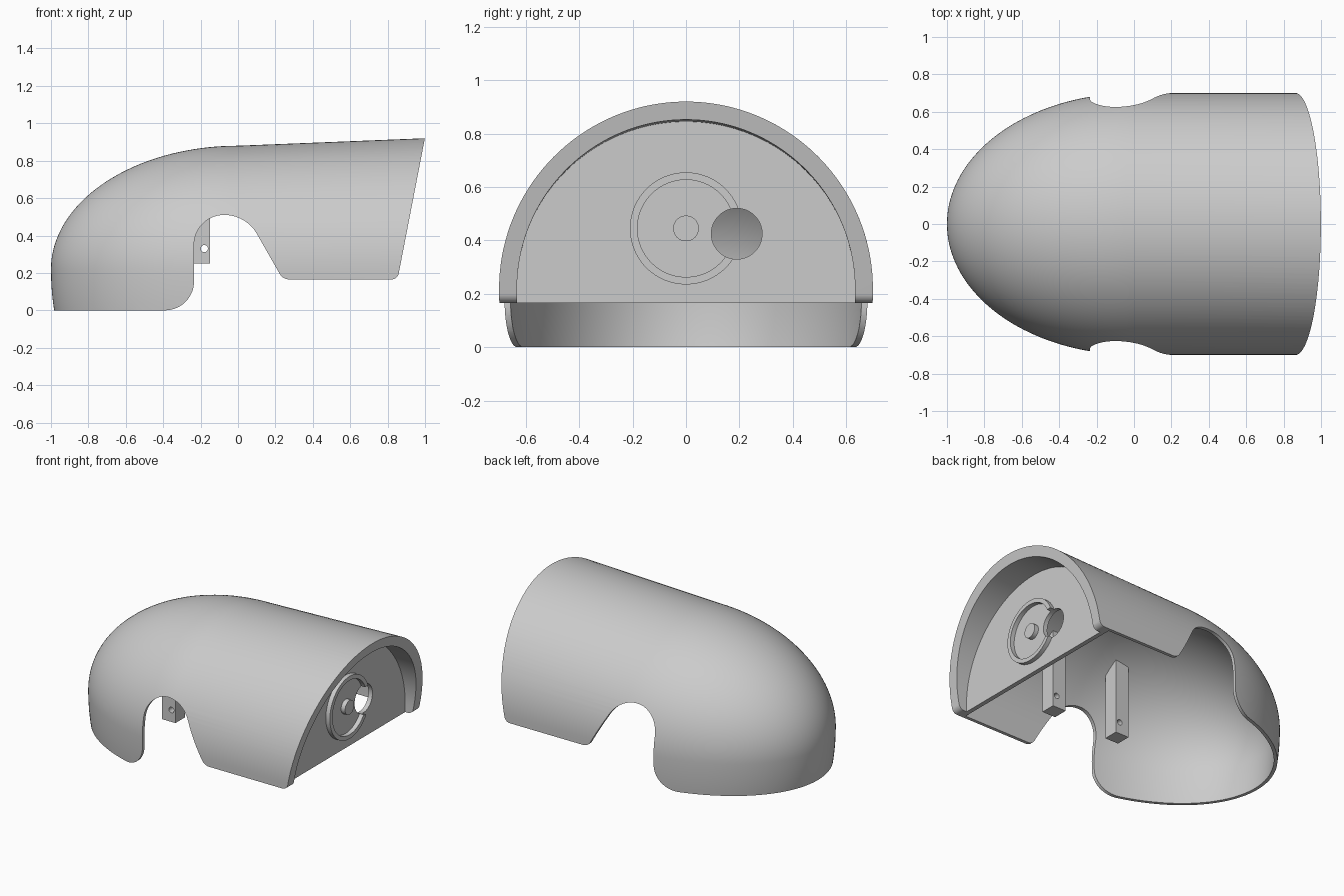
import bpy, bmesh, math
from mathutils import Vector

if "Cube" in bpy.data.objects:
    bpy.data.objects.remove(bpy.data.objects["Cube"], do_unlink=True)

grey = bpy.data.materials.new("plain grey")
grey.use_nodes = True
colour = (0.6, 0.6, 0.6, 1)
grey.diffuse_color = colour
grey.node_tree.nodes["Principled BSDF"].inputs["Base Color"].default_value = colour


def finish(name, bm):
    bmesh.ops.recalc_face_normals(bm, faces=bm.faces)
    mesh = bpy.data.meshes.new(name)
    bm.to_mesh(mesh)
    bm.free()
    mesh.materials.append(grey)
    obj = bpy.data.objects.new(name, mesh)
    bpy.context.collection.objects.link(obj)
    return obj


def loft(name, offset, end, start=None, sides=144, steps=40):
    """Half-ellipsoid nose running into a tube; with start, only the tube."""
    a, w, low = 1 - offset, 0.7 - offset, 1.2 - offset
    if start is None:
        angles = [math.pi / 2 * i / steps for i in range(1, steps + 1)]
        stations = [(-a * math.cos(t), math.sin(t)) for t in angles] + [(end, 1)]
    else:
        stations = [(start, 1), (end, 1)]
    bm = bmesh.new()
    rings = []
    for x, s in stations:
        high = 0.66 - offset + 0.04 * max(x, 0)
        ring = []
        for i in range(sides):
            t = math.tau * i / sides
            up = math.sin(t)
            z = 0.22 + s * up * (high if up > 0 else low)
            ring.append(bm.verts.new((x, s * w * math.cos(t), z)))
        rings.append(ring)
    for r, q in zip(rings, rings[1:]):
        for i in range(sides):
            j = (i + 1) % sides
            bm.faces.new((r[i], r[j], q[j], q[i]))
    if start is None:
        tip = bm.verts.new((-a, 0, 0.22))
        for i in range(sides):
            bm.faces.new((tip, rings[0][i], rings[0][(i + 1) % sides]))
    else:
        bm.faces.new(rings[0])
    bm.faces.new(rings[-1])
    return finish(name, bm)


def rounded(corners, steps=14):
    """Replace each corner (x, z, radius) by an arc."""
    out = []
    for i, (x, z, r) in enumerate(corners):
        p = Vector((x, z))
        if not r:
            out.append(p)
            continue
        u = (Vector(corners[i - 1][:2]) - p).normalized()
        v = (Vector(corners[(i + 1) % len(corners)][:2]) - p).normalized()
        half = u.angle(v) / 2
        centre = p + (u + v).normalized() * r / math.sin(half)
        first = p + u * r / math.tan(half) - centre
        last = p + v * r / math.tan(half) - centre
        for k in range(steps + 1):
            f = k / steps
            turn = math.pi - 2 * half
            out.append(centre + (first * math.sin((1 - f) * turn)
                                 + last * math.sin(f * turn)) / math.sin(turn))
    return out


def prism(name, points, y0, y1):
    bm = bmesh.new()
    base = bm.faces.new([bm.verts.new((p.x, y0, p.y)) for p in points])
    new = bmesh.ops.extrude_face_region(bm, geom=[base])["geom"]
    bmesh.ops.translate(bm, vec=(0, y1 - y0, 0),
                        verts=[v for v in new if isinstance(v, bmesh.types.BMVert)])
    return finish(name, bm)


def cylinder(name, radius, depth, centre, axis, sides=64):
    bm = bmesh.new()
    bmesh.ops.create_cone(bm, cap_ends=True, segments=sides, radius1=radius,
                          radius2=radius, depth=depth)
    turn = Vector((0, 0, 1)).rotation_difference(Vector(axis)).to_matrix()
    bmesh.ops.rotate(bm, verts=bm.verts, matrix=turn)
    bmesh.ops.translate(bm, verts=bm.verts, vec=centre)
    return finish(name, bm)


def carve(obj, tool, operation="DIFFERENCE", keep=False):
    mod = obj.modifiers.new("carve", "BOOLEAN")
    mod.operation, mod.solver, mod.object = operation, "EXACT", tool
    bpy.context.view_layer.update()
    graph = bpy.context.evaluated_depsgraph_get()
    mesh = bpy.data.meshes.new_from_object(obj.evaluated_get(graph))
    obj.modifiers.clear()
    obj.data = mesh
    if not keep:
        bpy.data.objects.remove(tool, do_unlink=True)


# Side outline: slanted mouth, wheel-style arch and rounded skirt corners
outline = rounded([
    (-1.1, 0, 0), (-0.235, 0, 0.155), (-0.235, 0.51, 0.16), (0.043, 0.51, 0.2),
    (0.24, 0.165, 0.06), (0.853, 0.165, 0.04), (1.034, 1.1, 0), (-1.1, 1.1, 0)])

# Shell: thin nose, thick hood, and the wall left between the two hollows
shell = loft("shell", 0, 1.06)
carve(shell, loft("hollow", 0.022, 0.77))
carve(shell, loft("mouth_recess", 0.067, 1.2, start=0.8))
carve(shell, prism("side_outline", outline, -1, 1), "INTERSECT")

# Round port through the wall, also biting into the raised ring
port = cylinder("port", 0.095, 0.4, (0.8, 0.19, 0.425), (1, 0, 0))
carve(shell, port, keep=True)

ring = cylinder("wall_ring", 0.21, 0.04, (0.81, 0, 0.445), (1, 0, 0), 96)
carve(ring, cylinder("ring_bore", 0.182, 0.2, (0.81, 0, 0.445), (1, 0, 0), 96))
carve(ring, port)

knob = cylinder("wall_knob", 0.048, 0.04, (0.81, 0, 0.445), (1, 0, 0))

# Two mounting posts hanging from the roof, each with a pin hole
parts = [shell, ring, knob]
for name, x in (("rear_post", -0.2), ("front_post", 0.3)):
    box = [Vector(p) for p in ((x - 0.05, 0.25), (x + 0.05, 0.25),
                               (x + 0.05, 0.95), (x - 0.05, 0.95))]
    post = prism(name, box, -0.45, -0.35)
    carve(post, loft("roof_trim", 0.012, 0.7), "INTERSECT")
    carve(post, cylinder("pin_hole", 0.019, 0.4, (x + 0.02, -0.4, 0.33), (0, 1, 0), 24))
    parts.append(post)

bpy.ops.object.select_all(action="DESELECT")
for part in parts:
    part.select_set(True)
bpy.context.view_layer.objects.active = shell
bpy.ops.object.shade_smooth_by_angle(angle=math.radians(30))
